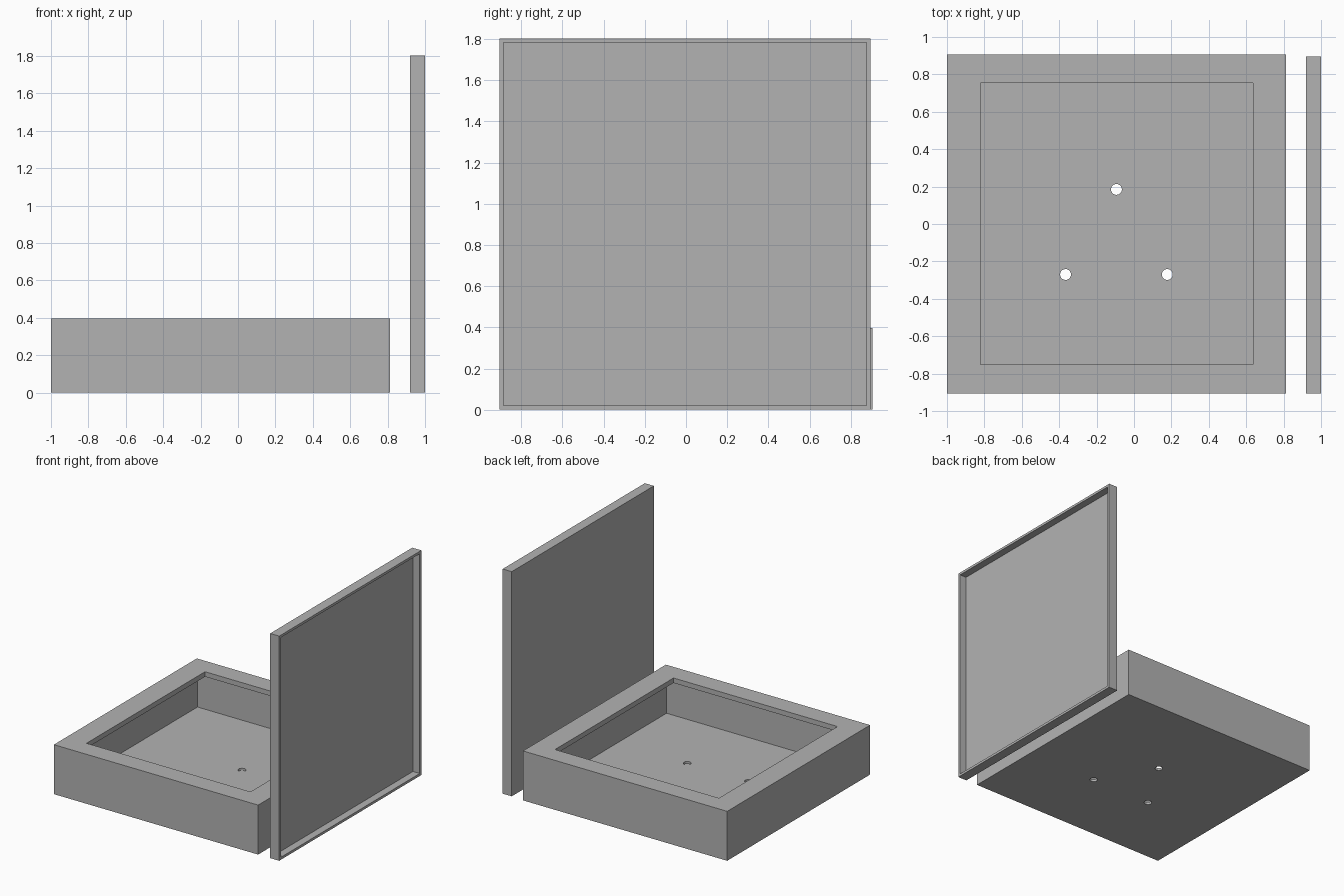
import bpy

if "Cube" in bpy.data.objects:
    bpy.data.objects.remove(bpy.data.objects["Cube"], do_unlink=True)

# One plain grey for everything
grey = bpy.data.materials.new("plain grey")
grey.use_nodes = True
colour = (0.45, 0.45, 0.45, 1)
grey.diffuse_color = colour
grey.node_tree.nodes["Principled BSDF"].inputs["Base Color"].default_value = colour


def block(name, low, high):
    """Box between two opposite corners."""
    bpy.ops.mesh.primitive_cube_add(size=1, location=[(a + b) / 2 for a, b in zip(low, high)])
    ob = bpy.context.object
    ob.name = name
    ob.scale = [b - a for a, b in zip(low, high)]
    bpy.ops.object.transform_apply(location=False, rotation=False, scale=True)
    ob.data.materials.append(grey)
    return ob


def carve(target, cutter):
    """Subtract the cutter from the target and discard it."""
    cutter.hide_render = True
    mod = target.modifiers.new("carve", "BOOLEAN")
    mod.operation = "DIFFERENCE"
    mod.solver = "EXACT"
    mod.object = cutter
    bpy.context.view_layer.objects.active = target
    bpy.ops.object.modifier_apply(modifier=mod.name)
    bpy.data.objects.remove(cutter, do_unlink=True)


WALL = 0.02
LIP = 0.04
HEIGHT = 0.397
LEFT, RIGHT, DEPTH = -1.0, 0.813, 0.906

# Hollow box with thin walls and a framed opening on top
box = block("box_body", (LEFT, -DEPTH, 0), (RIGHT, DEPTH, HEIGHT))
carve(box, block("cavity", (LEFT + WALL, -DEPTH + WALL, WALL),
                 (RIGHT - WALL, DEPTH - WALL, HEIGHT - LIP)))
carve(box, block("opening", (-0.82, -0.75, HEIGHT / 2), (0.636, 0.753, HEIGHT + 0.1)))

# Three screw holes through the floor
for x, y in ((-0.094, 0.185), (-0.366, -0.27), (0.178, -0.27)):
    bpy.ops.mesh.primitive_cylinder_add(vertices=32, radius=0.029, depth=0.1, location=(x, y, 0))
    carve(box, bpy.context.object)

# Upright lid, recessed on its outer side
lid = block("lid", (0.92, -DEPTH, 0), (1.0, 0.896, 1.803))
carve(lid, block("lid_recess", (0.94, -DEPTH + WALL, WALL), (1.1, 0.896 - WALL, 1.803 - WALL)))
